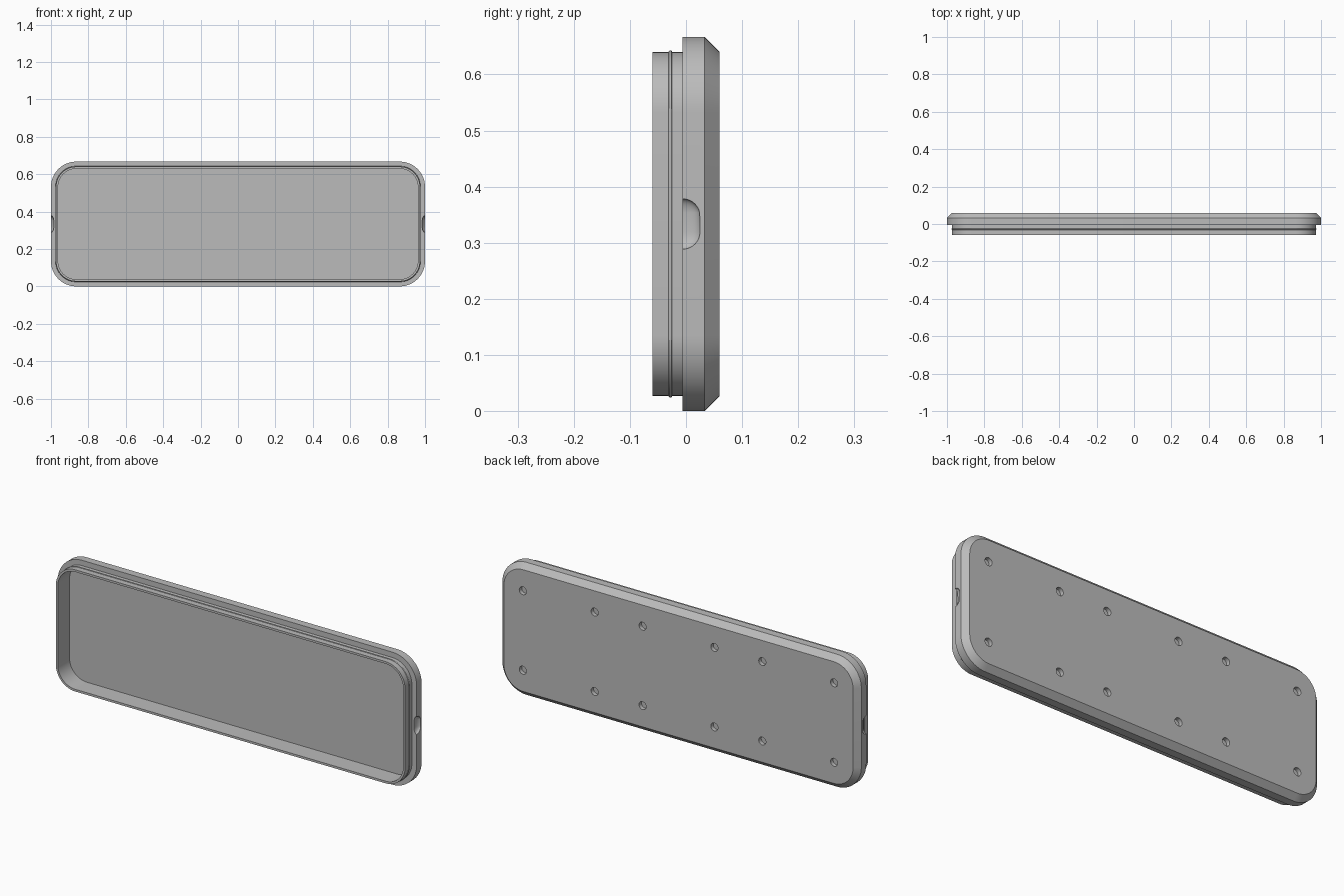
import bpy, bmesh, math
from mathutils import Matrix, Vector

cube = bpy.data.objects.get("Cube")
if cube:
    bpy.data.objects.remove(cube, do_unlink=True)

HALF_W, HALF_H, CORNER = 1.0, 0.3335, 0.135
MID_Z = HALF_H
STEPS = 14

grey = bpy.data.materials.new("plain grey")
grey.use_nodes = True
colour = (0.5, 0.5, 0.5, 1)
grey.diffuse_color = colour
grey.node_tree.nodes["Principled BSDF"].inputs["Base Color"].default_value = colour


def make_object(name, bm):
    bmesh.ops.recalc_face_normals(bm, faces=bm.faces)
    mesh = bpy.data.meshes.new(name)
    bm.to_mesh(mesh)
    bm.free()
    mesh.materials.append(grey)
    obj = bpy.data.objects.new(name, mesh)
    bpy.context.collection.objects.link(obj)
    return obj


def rounded_ring(bm, y, inset):
    """Rounded rectangle at depth y, moved inward by inset."""
    r = CORNER - inset
    cx, cz = HALF_W - CORNER, HALF_H - CORNER
    verts = []
    for q, (sx, sz) in enumerate([(1, 1), (-1, 1), (-1, -1), (1, -1)]):
        for i in range(STEPS + 1):
            a = math.pi / 2 * (q + i / STEPS)
            verts.append(bm.verts.new((sx * cx + r * math.cos(a), y,
                                       MID_Z + sz * cz + r * math.sin(a))))
    return verts


# Wall section from the tray floor, over the lip and bead, to the back face
LIP, INNER, BEAD_Y, BEAD_R = 0.027, 0.038, -0.028, 0.003
bead = [(BEAD_Y - BEAD_R * math.cos(t), LIP - BEAD_R * math.sin(t))
        for t in (math.pi * i / 6 for i in range(7))]
section = [(0.033, INNER), (-0.06, INNER), (-0.06, LIP), *bead,
           (-0.006, LIP), (-0.006, 0), (0.033, 0), (0.06, LIP)]

bm = bmesh.new()
rings = [rounded_ring(bm, y, inset) for y, inset in section]
for a, b in zip(rings, rings[1:]):
    for i in range(len(a)):
        j = (i + 1) % len(a)
        bm.faces.new((a[i], a[j], b[j], b[i]))
bm.faces.new(rings[0])
bm.faces.new(rings[-1])
tray = make_object("tray_lid", bm)

# Blind screw holes in the back, two rows of six
bm = bmesh.new()
for x in (0.2, 0.467, 0.867):
    for side in (-1, 1):
        for dz in (-0.2, 0.2):
            place = Matrix.Translation((side * x, 0.06, MID_Z + dz)) @ Matrix.Rotation(math.pi / 2, 4, 'X')
            bmesh.ops.create_cone(bm, cap_ends=True, segments=24, radius1=0.02,
                                  radius2=0.02, depth=0.04, matrix=place)
hole_cutter = make_object("hole_cutter", bm)

# Rounded finger notches at both ends
bm = bmesh.new()
for side in (-1, 1):
    made = bmesh.ops.create_uvsphere(bm, u_segments=32, v_segments=16, radius=0.031)
    for v in made["verts"]:
        stretch = 0.014 if v.co.z > 1e-5 else -0.014
        v.co = Vector((side + v.co.x * 0.5, v.co.y - 0.006, MID_Z + v.co.z + stretch))
notch_cutter = make_object("notch_cutter", bm)

# Cut the holes and notches, then discard the cutters
for cutter in (hole_cutter, notch_cutter):
    cutter.hide_render = True
    mod = tray.modifiers.new(cutter.name, 'BOOLEAN')
    mod.operation, mod.solver, mod.object = 'DIFFERENCE', 'EXACT', cutter
bpy.ops.object.select_all(action='DESELECT')
tray.select_set(True)
bpy.context.view_layer.objects.active = tray
for mod in list(tray.modifiers):
    bpy.ops.object.modifier_apply(modifier=mod.name)
for cutter in (hole_cutter, notch_cutter):
    bpy.data.objects.remove(cutter, do_unlink=True)
bpy.ops.object.shade_smooth_by_angle(angle=math.radians(30))
